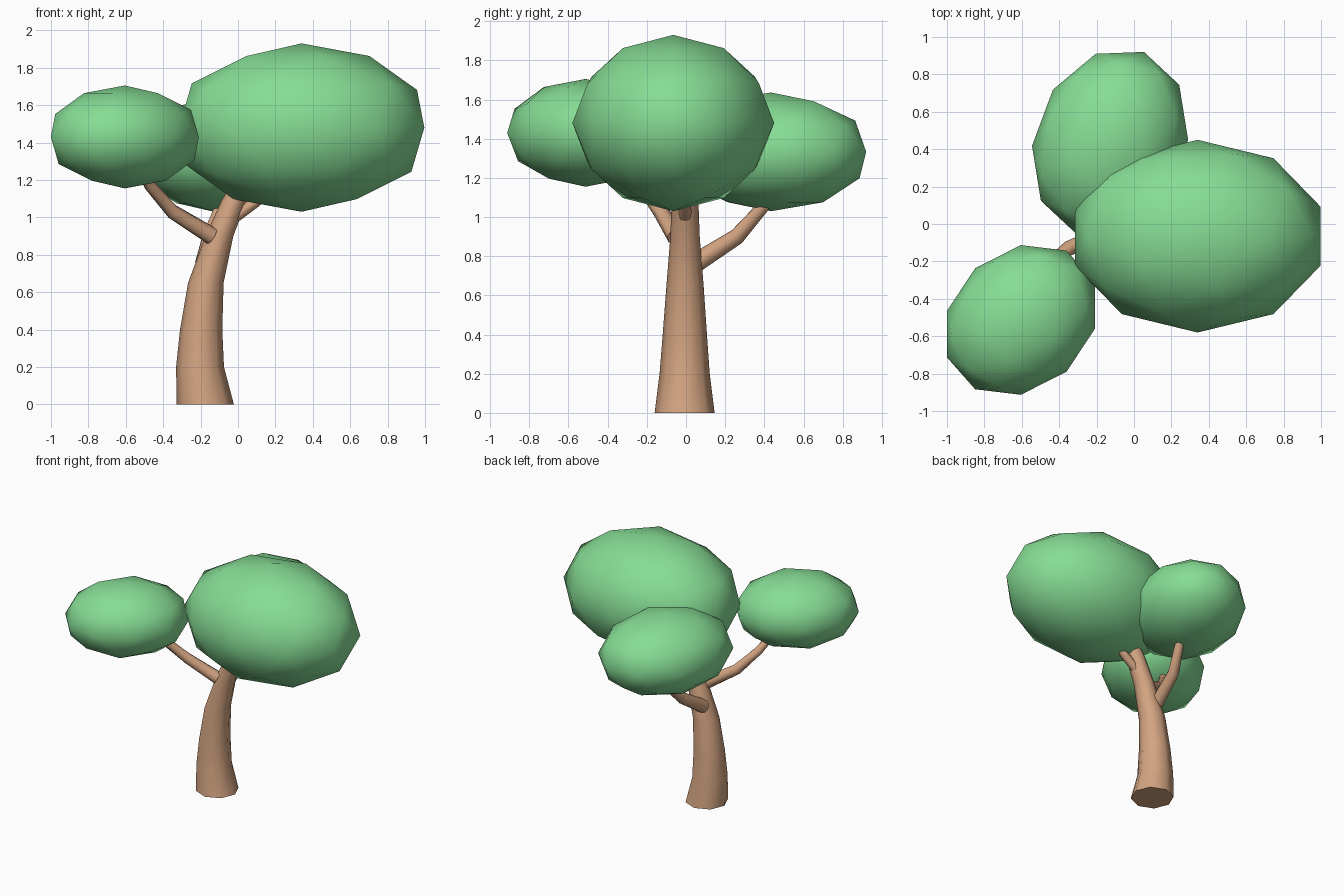
import bpy
import bmesh
import math
from mathutils import Matrix, Vector

if "Cube" in bpy.data.objects:
    bpy.data.objects.remove(bpy.data.objects["Cube"], do_unlink=True)


def make_material(name, rgb):
    mat = bpy.data.materials.new(name)
    mat.use_nodes = True
    mat.diffuse_color = (*rgb, 1)
    mat.node_tree.nodes["Principled BSDF"].inputs["Base Color"].default_value = (*rgb, 1)
    return mat


leaf = make_material("leaf green", (0.24, 0.72, 0.30))
bark = make_material("bark brown", (0.65, 0.37, 0.22))


def finish(bm, name, mat):
    """Turn the bmesh into a smooth-shaded object that keeps its cap edges sharp."""
    bmesh.ops.recalc_face_normals(bm, faces=bm.faces)
    mesh = bpy.data.meshes.new(name)
    bm.to_mesh(mesh)
    bm.free()
    mesh.materials.append(mat)
    obj = bpy.data.objects.new(name, mesh)
    bpy.context.collection.objects.link(obj)
    bpy.ops.object.select_all(action='DESELECT')
    obj.select_set(True)
    bpy.context.view_layer.objects.active = obj
    bpy.ops.object.shade_smooth_by_angle(angle=math.radians(60))


def limb(name, path, level_rings=False, sides=8):
    """Loft a tapered limb through (x, y, z, radius) stations."""
    bm = bmesh.new()
    points = [Vector(p[:3]) for p in path]
    rings = []
    for i, point in enumerate(points):
        axis = points[min(i + 1, len(points) - 1)] - points[max(i - 1, 0)]
        if level_rings:
            axis = Vector((0, 0, 1))
            across = Vector((1, 0, 0))
        else:
            across = axis.cross(Vector((0, 0, 1))).normalized()
        other = axis.normalized().cross(across)
        ring = []
        for s in range(sides):
            a = math.tau * s / sides
            offset = across * math.cos(a) + other * math.sin(a)
            ring.append(bm.verts.new(point + offset * path[i][3]))
        rings.append(ring)
    for low, high in zip(rings, rings[1:]):
        for s in range(sides):
            t = (s + 1) % sides
            bm.faces.new((low[s], low[t], high[t], high[s]))
    bm.faces.new(rings[0])
    bm.faces.new(rings[-1])
    finish(bm, name, bark)


def foliage(name, center, x_axis, y_axis, height):
    """Faceted ball stretched along two horizontal axes and a vertical one."""
    bm = bmesh.new()
    bmesh.ops.create_icosphere(bm, subdivisions=2, radius=1)
    frame = Matrix(((*x_axis, 0), (*y_axis, 0), (0, 0, height))).transposed().to_4x4()
    bm.transform(Matrix.Translation(center) @ frame)
    finish(bm, name, leaf)


# Bent trunk with a flared foot
limb("trunk", [
    (-0.175, -0.007, 0.0, 0.153),
    (-0.203, -0.007, 0.2, 0.128),
    (-0.197, -0.006, 0.4, 0.113),
    (-0.172, -0.005, 0.65, 0.095),
    (-0.10, -0.005, 0.9, 0.075),
    (-0.02, -0.005, 1.09, 0.068),
    (0.05, -0.005, 1.22, 0.06),
], level_rings=True)

# Branches reaching into each clump of leaves
limb("right_branch", [
    (-0.14, -0.05, 0.90, 0.048),
    (-0.35, -0.13, 1.03, 0.04),
    (-0.47, -0.23, 1.17, 0.032),
    (-0.53, -0.32, 1.28, 0.026),
])
limb("back_branch", [
    (-0.18, 0.04, 0.76, 0.05),
    (-0.15, 0.26, 0.90, 0.042),
    (-0.09, 0.40, 1.06, 0.033),
    (-0.08, 0.44, 1.18, 0.026),
])
limb("left_branch", [
    (-0.05, -0.005, 0.98, 0.034),
    (0.09, -0.005, 1.08, 0.03),
    (0.22, -0.005, 1.20, 0.025),
])

# Leaf clumps
foliage("main_foliage", (0.34, -0.065, 1.48), (0.69, 0), (0, 0.515), 0.45)
foliage("right_foliage", (-0.605, -0.513, 1.43), (-0.416, -0.08), (0, -0.4), 0.275)
foliage("back_foliage", (-0.128, 0.434, 1.333), (0.38, -0.141), (0.181, 0.486), 0.303)
